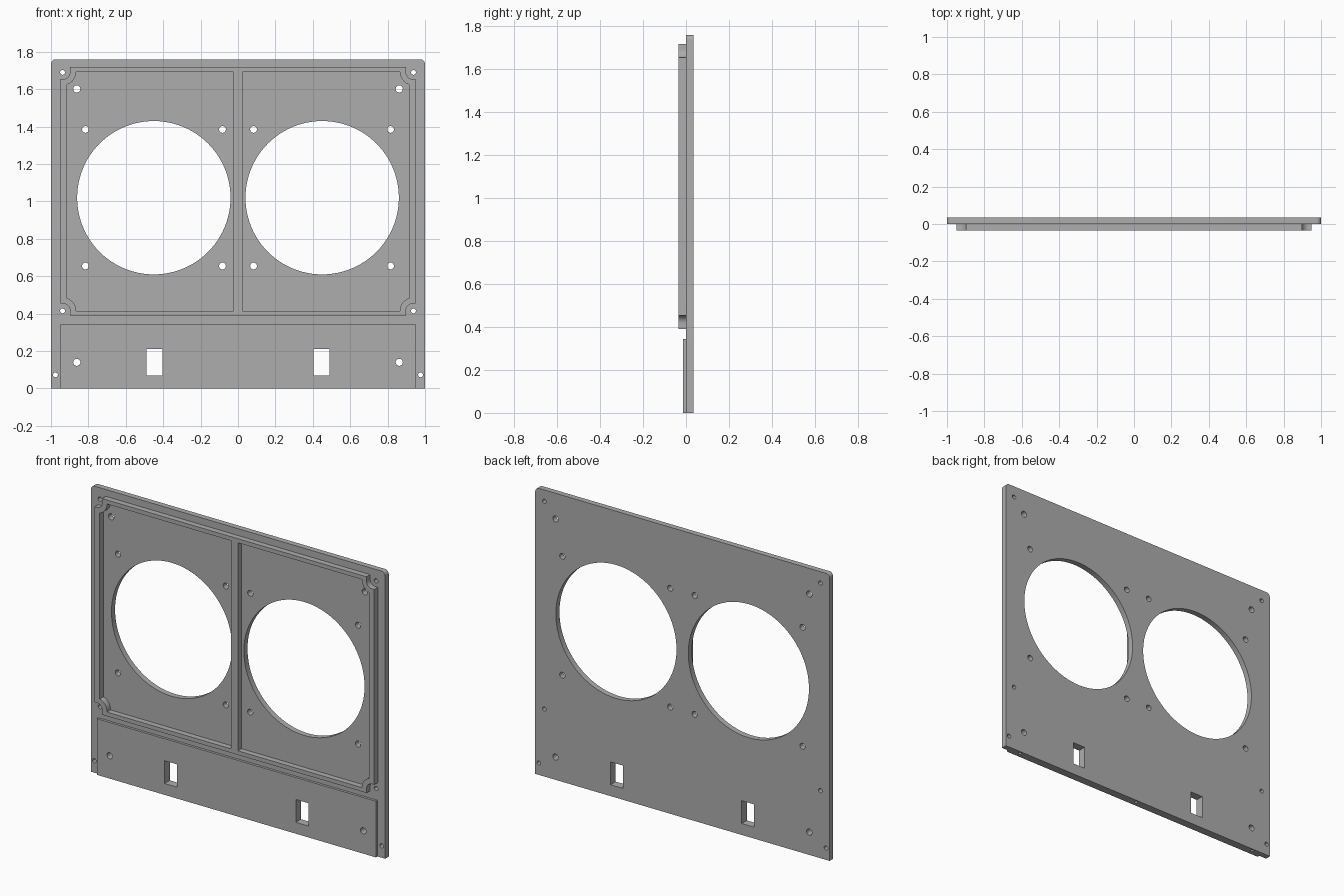
import bpy
from math import cos, sin, pi, asin, radians

if "Cube" in bpy.data.objects:
    bpy.data.objects.remove(bpy.data.objects["Cube"], do_unlink=True)

gray = bpy.data.materials.new("panel gray")
gray.use_nodes = True
gray.diffuse_color = (0.42, 0.42, 0.42, 1)
gray.node_tree.nodes["Principled BSDF"].inputs["Base Color"].default_value = gray.diffuse_color


def circle(x, z, r, n=24):
    return [(x + r * cos(2 * pi * i / n), z + r * sin(2 * pi * i / n)) for i in range(n)]


def rect(x0, x1, z0, z1):
    return [(x0, z0), (x1, z0), (x1, z1), (x0, z1)]


def mirror_x(points):
    return [(-x, z) for x, z in points]


def slab(name, loops, y0, y1):
    """Extrude an outline with holes between two depths."""
    curve = bpy.data.curves.new(name, "CURVE")
    curve.dimensions = "2D"
    curve.fill_mode = "BOTH"
    curve.extrude = (y1 - y0) / 2
    for loop in loops:
        spline = curve.splines.new("POLY")
        spline.points.add(len(loop) - 1)
        for point, (x, z) in zip(spline.points, loop):
            point.co = (x, z, 0, 1)
        spline.use_cyclic_u = True
    obj = bpy.data.objects.new(name, curve)
    bpy.context.collection.objects.link(obj)
    obj.rotation_euler.x = pi / 2
    obj.location.y = (y0 + y1) / 2
    bpy.ops.object.select_all(action="DESELECT")
    obj.select_set(True)
    bpy.context.view_layer.objects.active = obj
    bpy.ops.object.convert(target="MESH")
    obj = bpy.context.object
    bpy.ops.object.transform_apply(location=True, rotation=True, scale=True)
    bpy.ops.object.mode_set(mode="EDIT")
    bpy.ops.mesh.select_all(action="SELECT")
    bpy.ops.mesh.remove_doubles(threshold=0.0001)
    bpy.ops.mesh.normals_make_consistent(inside=False)
    bpy.ops.object.mode_set(mode="OBJECT")
    obj.data.materials.clear()
    obj.data.materials.append(gray)
    bpy.ops.object.shade_smooth_by_angle(angle=radians(30))
    return obj


# Holes shared by the plate and the raised pad
both = lambda points: [points, mirror_x(points)]
pad_holes = both(circle(0.862, 0.14, 0.019)) + both(rect(0.403, 0.488, 0.07, 0.21))

# Base plate with rounded top corners
r = 0.025
corner = [(1 - r + r * cos(a * pi / 16), 1.76 - r + r * sin(a * pi / 16)) for a in range(9)]
outline = [(-1, 0), (1, 0)] + corner + mirror_x(corner)[::-1]
holes = both(circle(0.45, 1.02, 0.41, 96)) + pad_holes
for x, z, radius in [(0.938, 1.69, 0.013), (0.938, 0.415, 0.013), (0.976, 0.073, 0.013),
                     (0.862, 1.602, 0.019), (0.816, 1.385, 0.018), (0.083, 1.385, 0.018),
                     (0.816, 0.655, 0.018), (0.083, 0.655, 0.018)]:
    holes += both(circle(x, z, radius))
plate = slab("base_plate", [outline] + holes, 0, 0.035)

# Raised frame: corners scooped around the screws, one opening each side of the divider
MID, SCREW_X, SCREW_H = 1.054, 0.935, 0.637


def scoop(edge_x, edge_h, radius):
    """Upper right corner points, relative to the frame's middle height."""
    start = asin(max(0, SCREW_X - edge_x) / radius)
    angles = [1.5 * pi - start - (pi / 2 - start) * i / 10 for i in range(11)]
    arc = [(SCREW_X + radius * cos(a), SCREW_H + radius * sin(a)) for a in angles]
    return [(edge_x, arc[0][1])] * (edge_x > SCREW_X) + arc + [(arc[-1][0], edge_h)]


def side(points):
    """Right-hand edge, running from bottom to top."""
    return [(x, MID - h) for x, h in points[::-1]] + [(x, MID + h) for x, h in points]


outer = side(scoop(0.95, 0.664, 0.037))
inner = side(scoop(0.915, 0.639, 0.069))
opening = [(0.024, MID - 0.639)] + inner + [(0.024, MID + 0.639)]
slab("raised_frame", [outer + mirror_x(outer)[::-1]] + both(opening), -0.035, 0)

# Raised pad along the bottom
slab("lower_pad", [rect(-0.948, 0.948, 0, 0.345)] + pad_holes, -0.015, 0)

# Blind screw holes in the underside of the plate
for x in (-0.88, 0, 0.88):
    bpy.ops.mesh.primitive_cylinder_add(vertices=20, radius=0.01, depth=0.12, location=(x, 0.0175, 0))
    cutter = bpy.context.object
    cutter.name = "underside_hole_cutter"
    cutter.hide_render = True
    cutter.display_type = "WIRE"
    cutter.data.materials.append(gray)
    cut = plate.modifiers.new("underside hole", "BOOLEAN")
    cut.object = cutter
    cut.solver = "EXACT"
    cutter.hide_set(True)
